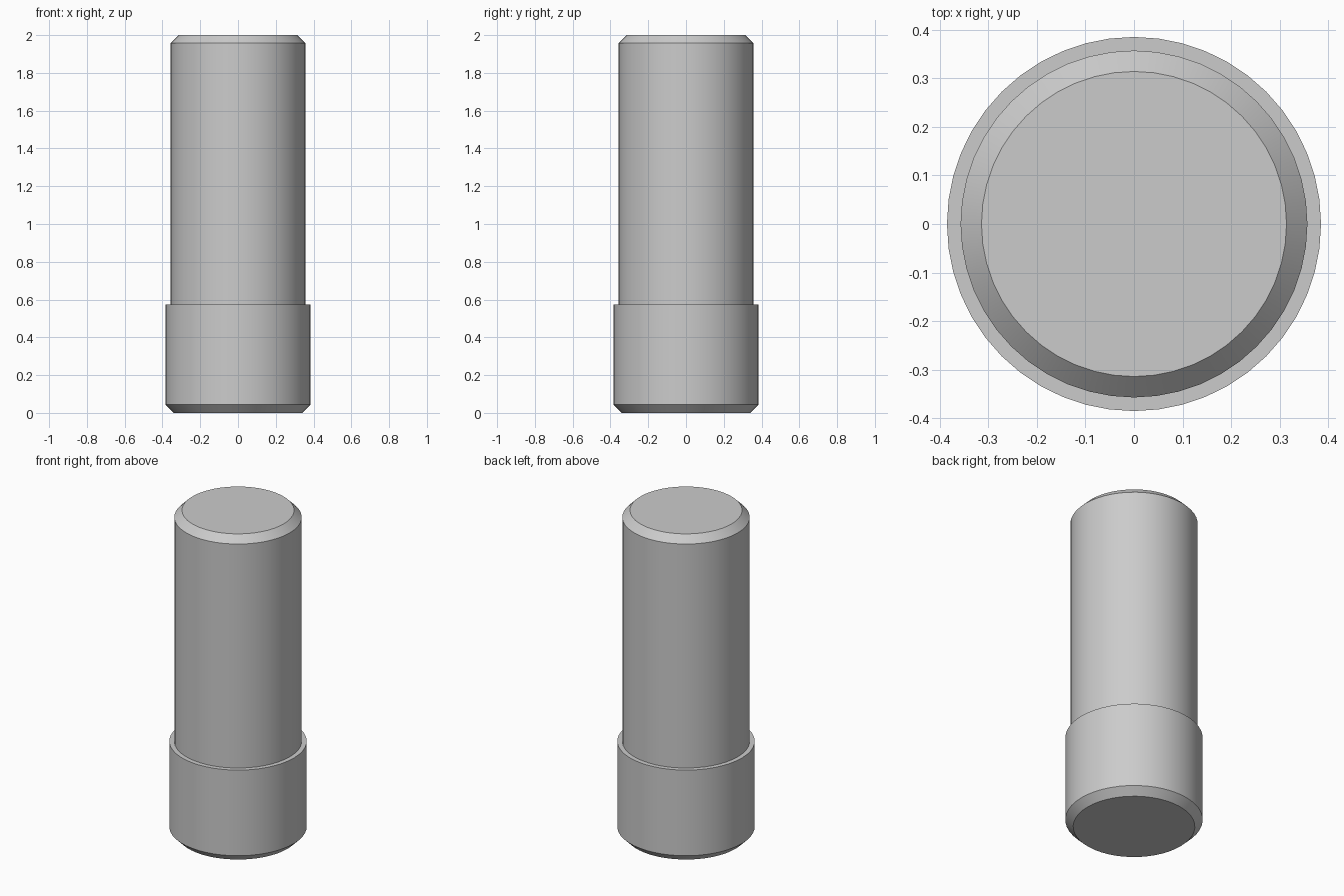
import bpy
import bmesh
from math import radians, cos, sin, tau

cube = bpy.data.objects.get("Cube")
if cube:
    bpy.data.objects.remove(cube, do_unlink=True)

SIDES = 48

grey = bpy.data.materials.new("plain_grey")
grey.use_nodes = True
colour = (0.6, 0.6, 0.6, 1)
grey.diffuse_color = colour
grey.node_tree.nodes["Principled BSDF"].inputs["Base Color"].default_value = colour


def turned_part(name, profile):
    """Revolve a (radius, height) profile around z and cap both ends."""
    bm = bmesh.new()
    rings = []
    for r, z in profile:
        rings.append([bm.verts.new((r * cos(tau * i / SIDES), r * sin(tau * i / SIDES), z))
                      for i in range(SIDES)])
    for low, high in zip(rings, rings[1:]):
        for i in range(SIDES):
            j = (i + 1) % SIDES
            bm.faces.new((low[i], low[j], high[j], high[i]))
    bm.faces.new(rings[0][::-1])
    bm.faces.new(rings[-1])
    mesh = bpy.data.meshes.new(name)
    bm.to_mesh(mesh)
    bm.free()
    mesh.materials.append(grey)
    obj = bpy.data.objects.new(name, mesh)
    bpy.context.collection.objects.link(obj)
    bpy.ops.object.select_all(action='DESELECT')
    obj.select_set(True)
    bpy.context.view_layer.objects.active = obj
    bpy.ops.object.shade_smooth_by_angle(angle=radians(30))
    return obj


# Wide base with a chamfered lower rim
turned_part("base_collar", [(0.341, 0), (0.385, 0.044), (0.385, 0.573)])

# Slimmer shaft with a chamfered top, seated slightly into the base
turned_part("shaft", [(0.357, 0.55), (0.357, 1.957), (0.314, 2)])
